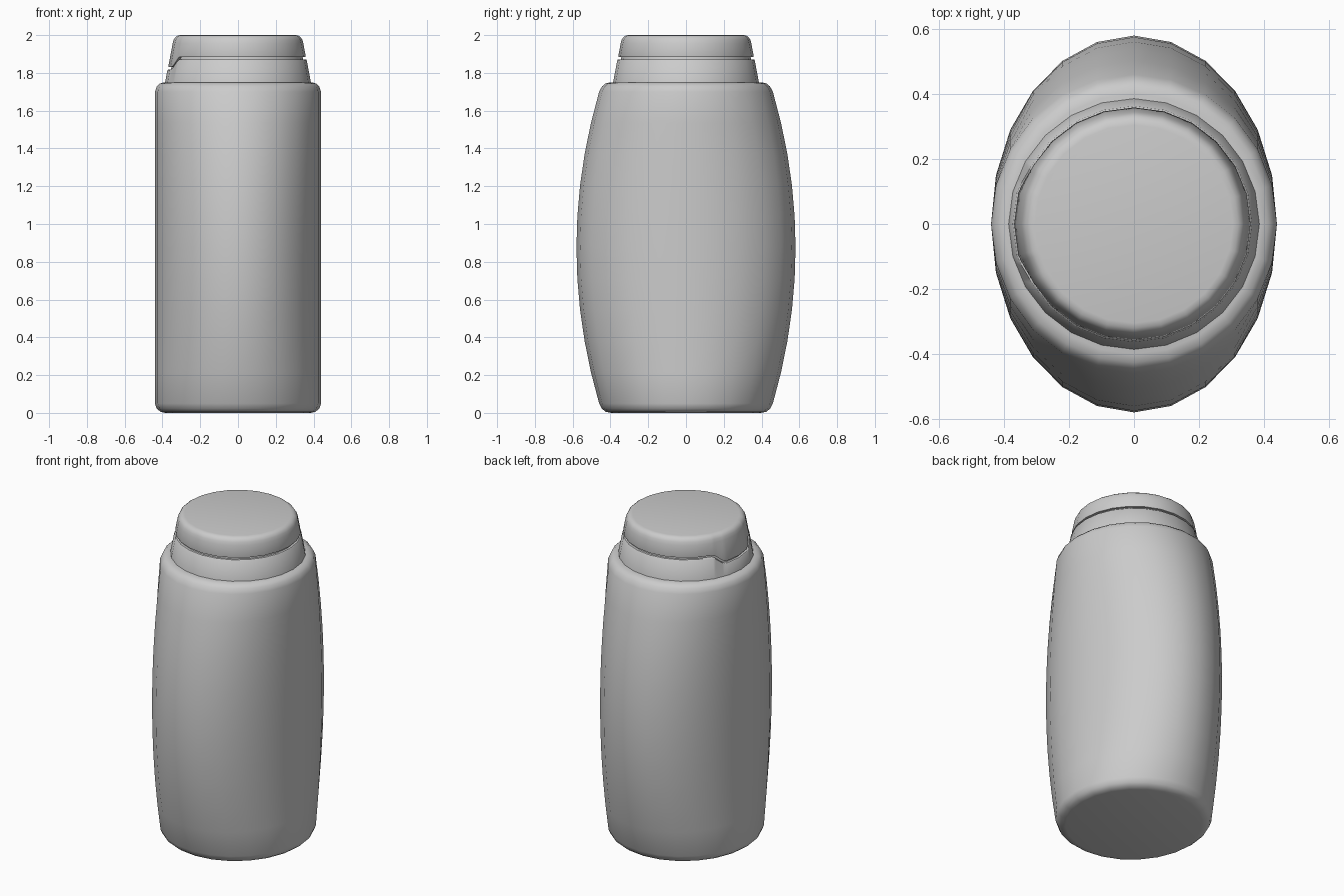
import bpy, bmesh, math

if "Cube" in bpy.data.objects:
    bpy.data.objects.remove(bpy.data.objects["Cube"])

SIDES = 24
STEP = 2 * math.pi / SIDES


def loft(name, rings, cap_start=True, cap_end=True):
    """Skin a list of equally long closed rings of points."""
    bm = bmesh.new()
    rows = [[bm.verts.new(p) for p in ring] for ring in rings]
    n = len(rows[0])
    for low, high in zip(rows, rows[1:]):
        for i in range(n):
            j = (i + 1) % n
            bm.faces.new((low[i], low[j], high[j], high[i]))
    if cap_start:
        bm.faces.new(rows[0][::-1])
    if cap_end:
        bm.faces.new(rows[-1])
    bmesh.ops.recalc_face_normals(bm, faces=bm.faces)
    mesh = bpy.data.meshes.new(name)
    bm.to_mesh(mesh)
    bm.free()
    obj = bpy.data.objects.new(name, mesh)
    bpy.context.collection.objects.link(obj)
    bpy.ops.object.select_all(action='DESELECT')
    obj.select_set(True)
    bpy.context.view_layer.objects.active = obj
    bpy.ops.object.shade_smooth_by_angle(angle=math.radians(40))
    return obj


# Bottle: elliptical section, straight in x and bulging in y
def bulge(z):
    return 0.58 - 0.12 * ((z - 0.875) / 0.825) ** 2


profile = [(0, 0.385, 0.395), (0.006, 0.41, 0.425), (0.022, 0.43, 0.445)]
profile += [(z, 0.44, bulge(z)) for z in [0.05 + i * 1.65 / 10 for i in range(11)]]
profile += [(1.728, 0.43, 0.445), (1.744, 0.413, 0.427), (1.75, 0.39, 0.40)]
loft("bottle_body", [[(rx * math.cos(k * STEP), ry * math.sin(k * STEP), z)
                      for k in range(SIDES)] for z, rx, ry in profile])

# Cap outline: 24 sides, with extra points where the seam dips at -x
cap_angles = []
for k in range(SIDES):
    parts = 5 if k in (10, 13) else 1
    cap_angles += [(k + i / parts) * STEP for i in range(parts)]


def seam_drop(a):
    off = abs(math.degrees(a) - 180)
    t = min(max((31 - off) / 15, 0), 1)
    return 0.053 * t * t * (3 - 2 * t)


def cap_ring(z, inset=0.0, radius=None, dip=False):
    ring = []
    for a in cap_angles:
        zz = z - seam_drop(a) if dip else z
        r = radius if radius else 0.386 - 0.19 * (zz - 1.75) - inset
        r *= math.cos(STEP / 2) / math.cos(a % STEP - STEP / 2)
        ring.append((r * math.cos(a), r * math.sin(a), zz))
    return ring


# Cap base, with the recessed core that shows in the seam
loft("cap_base", [
    cap_ring(1.747),
    cap_ring(1.868, dip=True),
    cap_ring(1.872, inset=0.004, dip=True),
    cap_ring(1.872, inset=0.018, dip=True),
    cap_ring(1.888, inset=0.018, dip=True),
])

# Flip lid, with a thumb tab formed by the dipping edge
loft("flip_lid", [
    cap_ring(1.885, inset=0.02, dip=True),
    cap_ring(1.885, inset=0.003, dip=True),
    cap_ring(1.889, inset=0.001, dip=True),
    cap_ring(1.955, inset=0.001),
    cap_ring(1.975, radius=0.341),
    cap_ring(1.988, radius=0.333),
    cap_ring(1.997, radius=0.321),
    cap_ring(2.0, radius=0.305),
], cap_start=False)
